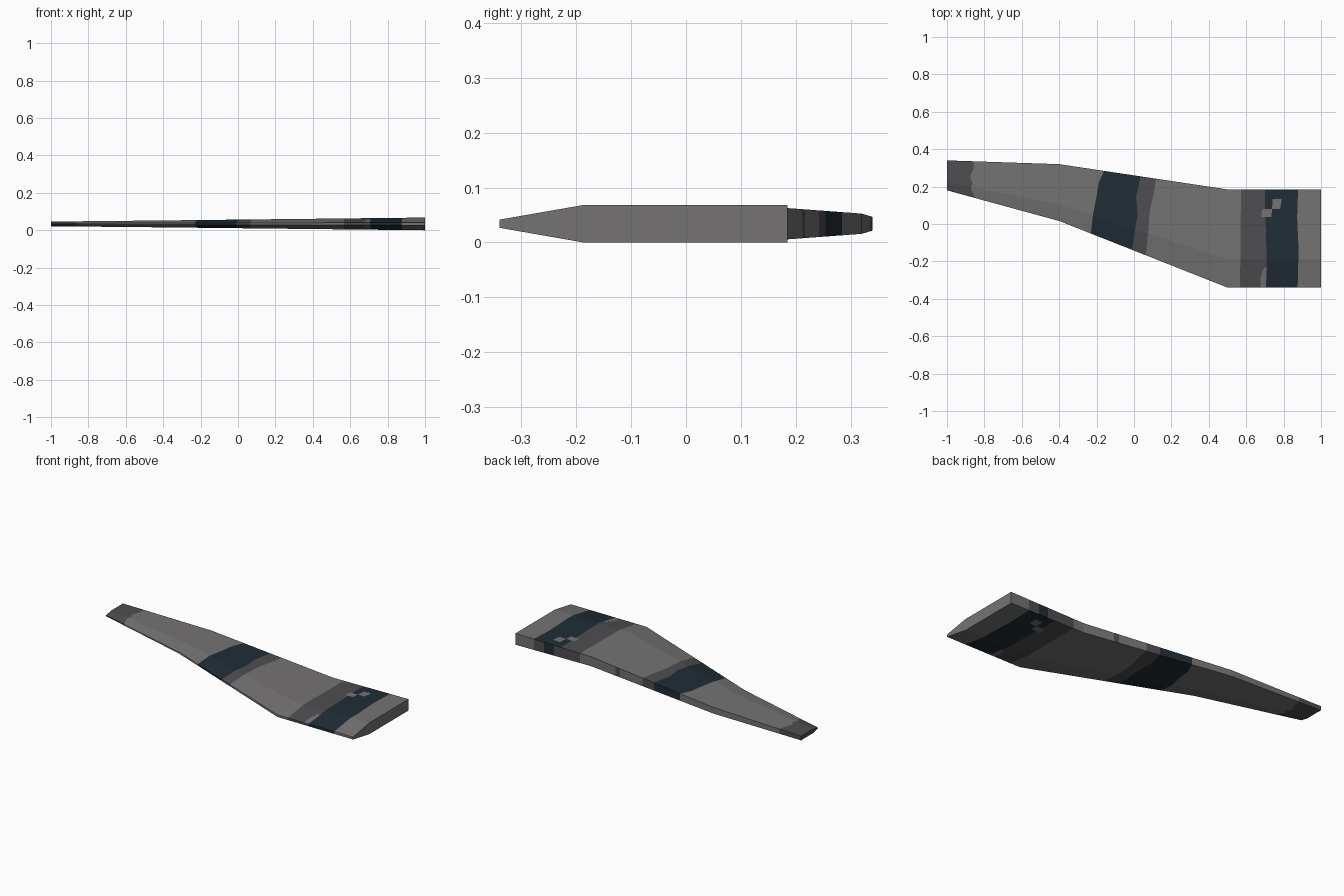
import bpy, bmesh

if "Cube" in bpy.data.objects:
    bpy.data.objects.remove(bpy.data.objects["Cube"])

# stations: x, leading edge y, trailing edge y, half thickness
STATIONS = [(-1, 0.18, 0.34, 0.0125), (-0.4, 0.016, 0.32, 0.0185),
            (0.5, -0.34, 0.185, 0.0285), (1, -0.34, 0.185, 0.034)]
CREASE = 0.29          # chord fraction where the leading bevel ends
NOSE = 0.22            # thickness ratio at the leading edge
MID_Z = 0.034
ROWS = [0, 0.1, 0.2, CREASE, 0.4, 0.5, 0.6, 0.72, 0.8, 0.9, 1]
BASE, MID, DARK = 0, 1, 2

# columns: chordwise lines as (chord fraction, x) points,
# with the colour of the band that follows each one
COLUMNS = [
    ([(0, -1)], MID),
    ([(0, -0.85), (0.25, -0.875), (0.4, -0.86), (0.55, -0.88), (0.75, -0.86), (1, -0.855)], BASE),
    ([(0, -0.4)], BASE),
    ([(0, -0.23), (0.29, -0.22), (0.6, -0.2), (0.8, -0.19), (1, -0.16)], DARK),
    ([(0, -0.01), (0.2, 0.0), (0.5, 0.02), (0.7, 0.01), (1, 0.035)], MID),
    ([(0, 0.063), (0.29, 0.075), (0.6, 0.085), (0.8, 0.105), (1, 0.118)], BASE),
    ([(0, 0.286)], BASE),
    ([(0, 0.317)], BASE),
    ([(0, 0.5)], BASE),
    ([(0, 0.567), (0.6, 0.57), (1, 0.572)], MID),
    ([(0, 0.675), (0.1, 0.675), (0.2, 0.695), (0.6, 0.695), (0.72, 0.68), (0.8, 0.685), (1, 0.69)], MID),
    ([(0, 0.705), (0.2, 0.71), (0.6, 0.705), (0.8, 0.7), (1, 0.7)], DARK),
    ([(0, 0.745), (0.72, 0.735), (1, 0.745)], DARK),
    ([(0, 0.8), (0.72, 0.775), (0.9, 0.79), (1, 0.81)], DARK),
    ([(0, 0.875), (0.4, 0.88), (0.7, 0.872), (1, 0.877)], BASE),
    ([(0, 1)], BASE),
]


def interp(table, v):
    """Linear lookup of a row of values in a sorted table."""
    if v <= table[0][0]:
        return table[0][1:]
    for a, b in zip(table, table[1:]):
        if v <= b[0]:
            f = (v - a[0]) / (b[0] - a[0])
            return [p + (q - p) * f for p, q in zip(a[1:], b[1:])]
    return table[-1][1:]


def point(line, t, side):
    x = interp(line, t)[0]
    lead, trail, half = interp(STATIONS, x)
    half *= min(1, NOSE + (1 - NOSE) * t / CREASE)
    return (x, lead + (trail - lead) * t, MID_Z + side * half)


def skin_colour(col, t):
    # worn chips in the painted bands near the root
    if col == 10 and (t < 0.2 or 0.72 < t < 0.8):
        return BASE
    if (col == 11 and 0.72 < t < 0.8) or (col == 12 and 0.8 < t < 0.9):
        return BASE
    return COLUMNS[col][1]


def edge_colour(col):
    # the trailing edge face has narrower dark paint
    return MID if col in (6, 11, 13) else COLUMNS[col][1]


bm = bmesh.new()
n = len(ROWS)
rings = []
for line, _ in COLUMNS:
    ring = [bm.verts.new(point(line, t, -1)) for t in ROWS]
    ring += [bm.verts.new(point(line, t, 1)) for t in reversed(ROWS)]
    rings.append(ring)

# skin, leading face and trailing face
for c, (a, b) in enumerate(zip(rings, rings[1:])):
    for i in range(2 * n):
        j = (i + 1) % (2 * n)
        f = bm.faces.new((a[i], a[j], b[j], b[i]))
        if i == n - 1:
            f.material_index = edge_colour(c)
        elif i == 2 * n - 1:
            f.material_index = COLUMNS[c][1]
        else:
            k = i if i < n else 2 * n - 2 - i
            f.material_index = skin_colour(c, (ROWS[k] + ROWS[k + 1]) / 2)

# end caps
bm.faces.new(rings[0]).material_index = MID
bm.faces.new(rings[-1]).material_index = BASE
bmesh.ops.recalc_face_normals(bm, faces=bm.faces)

mesh = bpy.data.meshes.new("wing")
bm.to_mesh(mesh)
bm.free()
for name, rgb in [("warm_grey", (0.178, 0.171, 0.172)),
                  ("dark_grey", (0.077, 0.074, 0.081)),
                  ("blue_black", (0.0145, 0.026, 0.036))]:
    m = bpy.data.materials.new(name)
    m.diffuse_color = (*rgb, 1)
    m.use_nodes = True
    m.node_tree.nodes["Principled BSDF"].inputs["Base Color"].default_value = m.diffuse_color
    mesh.materials.append(m)
wing = bpy.data.objects.new("wing", mesh)
bpy.context.collection.objects.link(wing)
